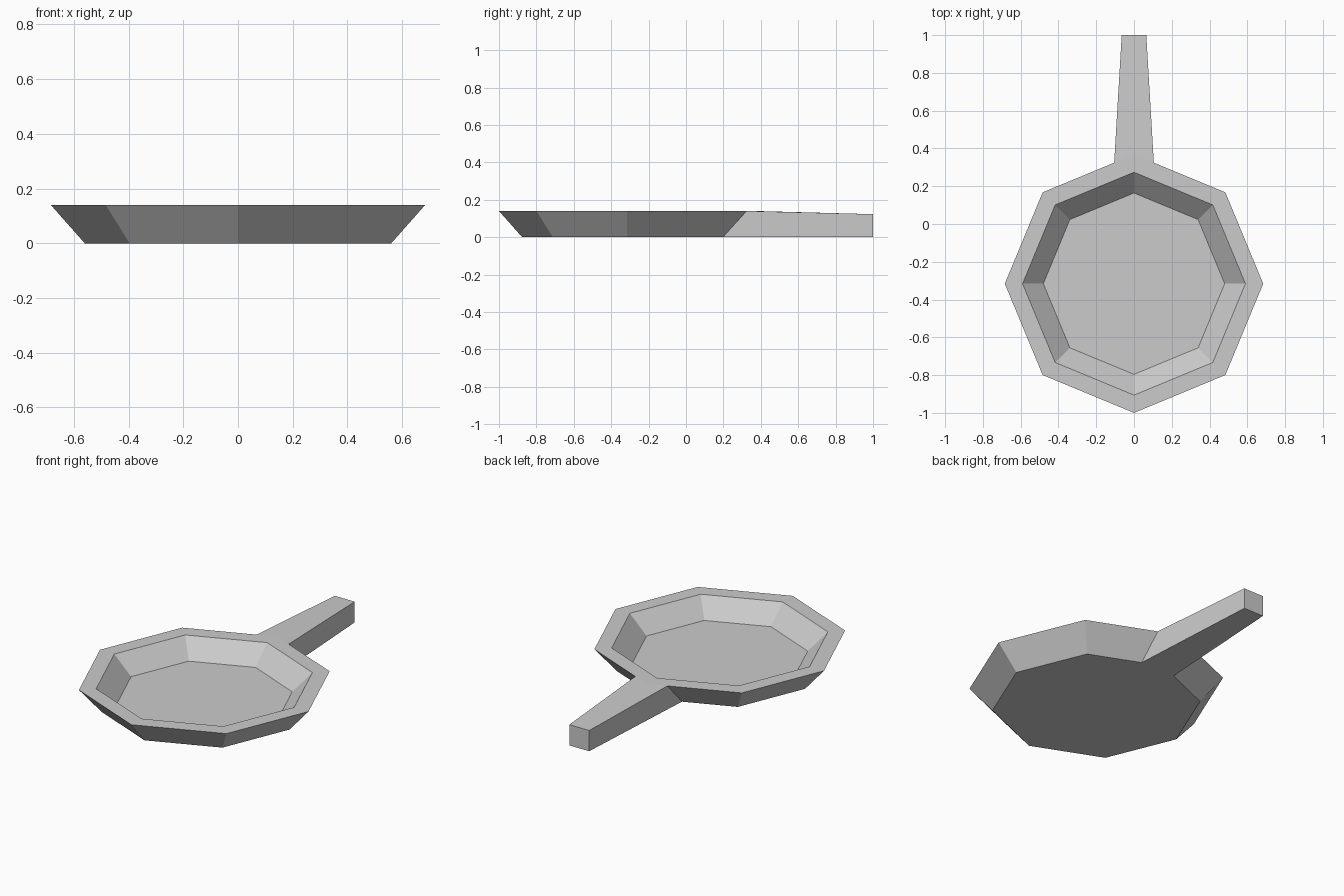
import bpy
import bmesh
import math

cube = bpy.data.objects.get("Cube")
if cube:
    bpy.data.objects.remove(cube, do_unlink=True)

# Single flat colour
metal = bpy.data.materials.new("light grey")
metal.use_nodes = True
colour = (0.6, 0.6, 0.6, 1.0)
metal.diffuse_color = colour
metal.node_tree.nodes["Principled BSDF"].inputs["Base Color"].default_value = colour

SIDES = 8
CENTRE_Y = -0.316
HEIGHT = 0.14
RIM_R, BASE_R = 0.684, 0.56


def finish(name, bm):
    bmesh.ops.recalc_face_normals(bm, faces=bm.faces)
    mesh = bpy.data.meshes.new(name)
    bm.to_mesh(mesh)
    bm.free()
    mesh.materials.append(metal)
    obj = bpy.data.objects.new(name, mesh)
    bpy.context.collection.objects.link(obj)
    return obj


def bridge(bm, lower, upper):
    n = len(lower)
    for i in range(n):
        j = (i + 1) % n
        bm.faces.new((lower[i], lower[j], upper[j], upper[i]))


# Pan: octagonal rings from the base, up over the rim and down to the floor
profile = [(BASE_R, 0.0), (RIM_R, HEIGHT), (0.59, HEIGHT), (0.48, 0.035)]
bm = bmesh.new()
rings = []
for radius, z in profile:
    angles = [2 * math.pi * i / SIDES for i in range(SIDES)]
    rings.append([bm.verts.new((radius * math.cos(a),
                                CENTRE_Y + radius * math.sin(a), z))
                  for a in angles])
for lower, upper in zip(rings, rings[1:]):
    bridge(bm, lower, upper)
bm.faces.new(rings[0])
bm.faces.new(rings[-1])
finish("pan", bm)


# Handle: tapered bar whose root fits against the pan's rear corner
def handle_outline(bm, radius, half_root, root_z, end_z):
    corner_y = CENTRE_Y + radius
    side_y = corner_y - half_root * math.tan(math.pi / SIDES)
    points = [(0, corner_y, root_z), (half_root, side_y, root_z),
              (0.065, 1.0, end_z), (-0.065, 1.0, end_z),
              (-half_root, side_y, root_z)]
    return [bm.verts.new(p) for p in points]


bm = bmesh.new()
bottom = handle_outline(bm, BASE_R, 0.112, 0.0, 0.0)
top = handle_outline(bm, RIM_R, 0.105, HEIGHT, 0.123)
bridge(bm, bottom, top)
bm.faces.new(bottom)
bm.faces.new(top)
finish("handle", bm)
